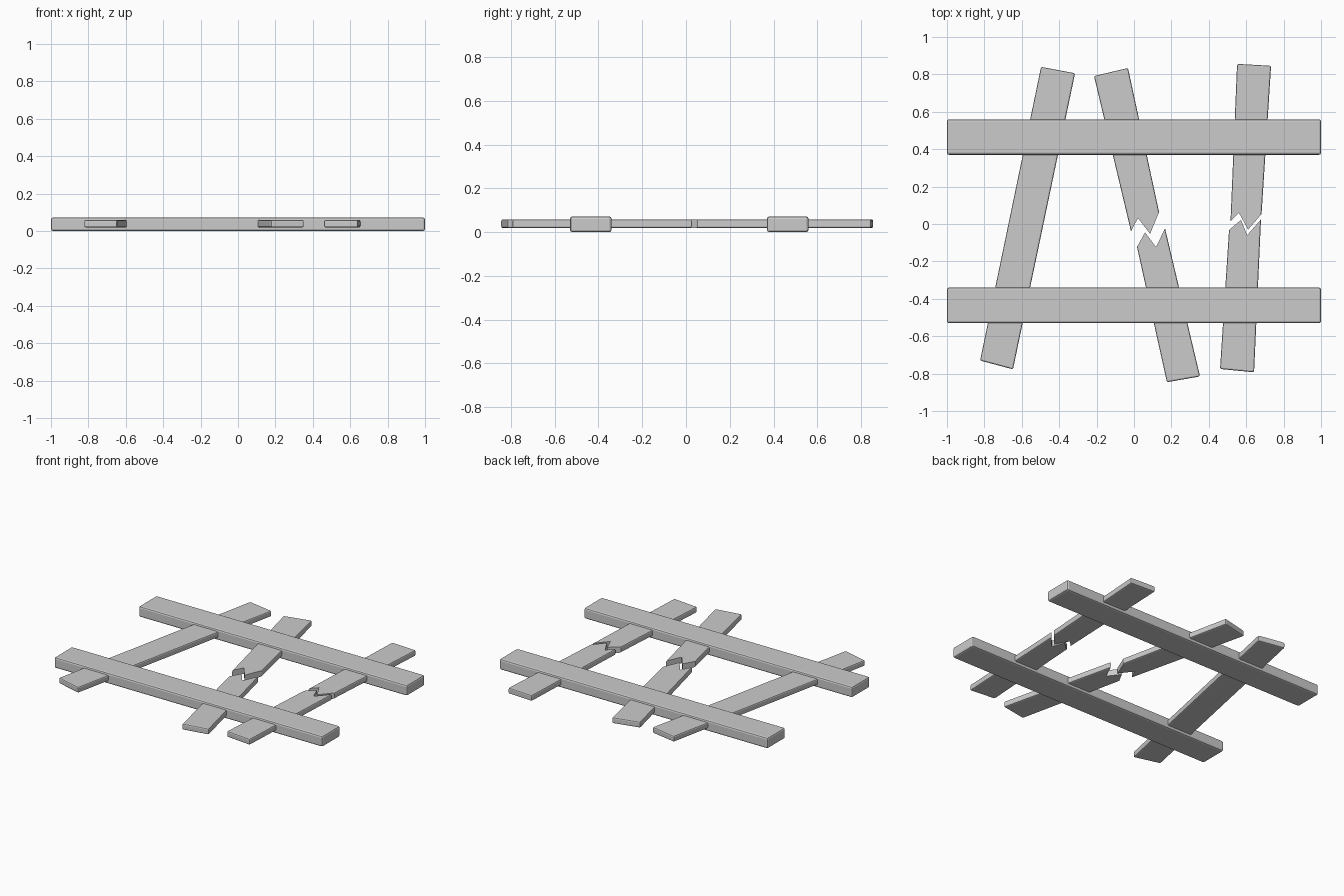
import bpy, bmesh

if "Cube" in bpy.data.objects:
    bpy.data.objects.remove(bpy.data.objects["Cube"])


def board(name, outline, z0, z1, bevel, breaks=()):
    """Extrude a plan outline (counter-clockwise) and bevel all edges except
    those touching broken sides, given by their outline side index."""
    n = len(outline)
    bm = bmesh.new()
    low = [bm.verts.new((x, y, z0)) for x, y in outline]
    top = [bm.verts.new((x, y, z1)) for x, y in outline]
    bm.faces.new(low[::-1])
    bm.faces.new(top)
    rough = set()
    for i in range(n):
        j = (i + 1) % n
        f = bm.faces.new((low[i], low[j], top[j], top[i]))
        if i in breaks:
            rough.update(f.edges)
    bmesh.ops.recalc_face_normals(bm, faces=bm.faces)
    edges = [e for e in bm.edges if e not in rough]
    bmesh.ops.bevel(bm, geom=edges, offset=bevel, segments=2, profile=0.5,
                    affect='EDGES', clamp_overlap=True)
    me = bpy.data.meshes.new(name)
    bm.to_mesh(me)
    bm.free()
    ob = bpy.data.objects.new(name, me)
    bpy.context.collection.objects.link(ob)
    return ob


# Two long rails
for name, y0, y1 in (("back_rail", 0.37, 0.56), ("front_rail", -0.53, -0.34)):
    board(name, [(-1, y0), (1, y0), (1, y1), (-1, y1)], 0.0, 0.072, 0.011)

Z0, Z1, B = 0.019, 0.059, 0.008

# Whole slanted plank
board("left_plank", [(-0.823, -0.73), (-0.647, -0.777), (-0.315, 0.806), (-0.497, 0.84)],
      Z0, Z1, B)

# Snapped middle plank, two jagged halves
board("middle_plank_upper",
      [(-0.214, 0.791), (-0.016, -0.04), (0.021, 0.032), (0.086, -0.053),
       (0.134, 0.064), (-0.032, 0.834)], Z0, Z1, B, (1, 2, 3))
board("middle_plank_lower",
      [(0.176, -0.846), (0.353, -0.815), (0.166, -0.023), (0.118, -0.123),
       (0.059, -0.045), (0.016, -0.123)], Z0, Z1, B, (2, 3, 4))

# Snapped right plank, two jagged halves
board("right_plank_upper",
      [(0.551, 0.856), (0.516, 0.014), (0.561, 0.06), (0.61, -0.03),
       (0.682, 0.053), (0.733, 0.846)], Z0, Z1, B, (1, 2, 3))
board("right_plank_lower",
      [(0.46, -0.775), (0.642, -0.793), (0.679, 0.025), (0.605, -0.06),
       (0.572, 0.022), (0.508, -0.032)], Z0, Z1, B, (2, 3, 4))
